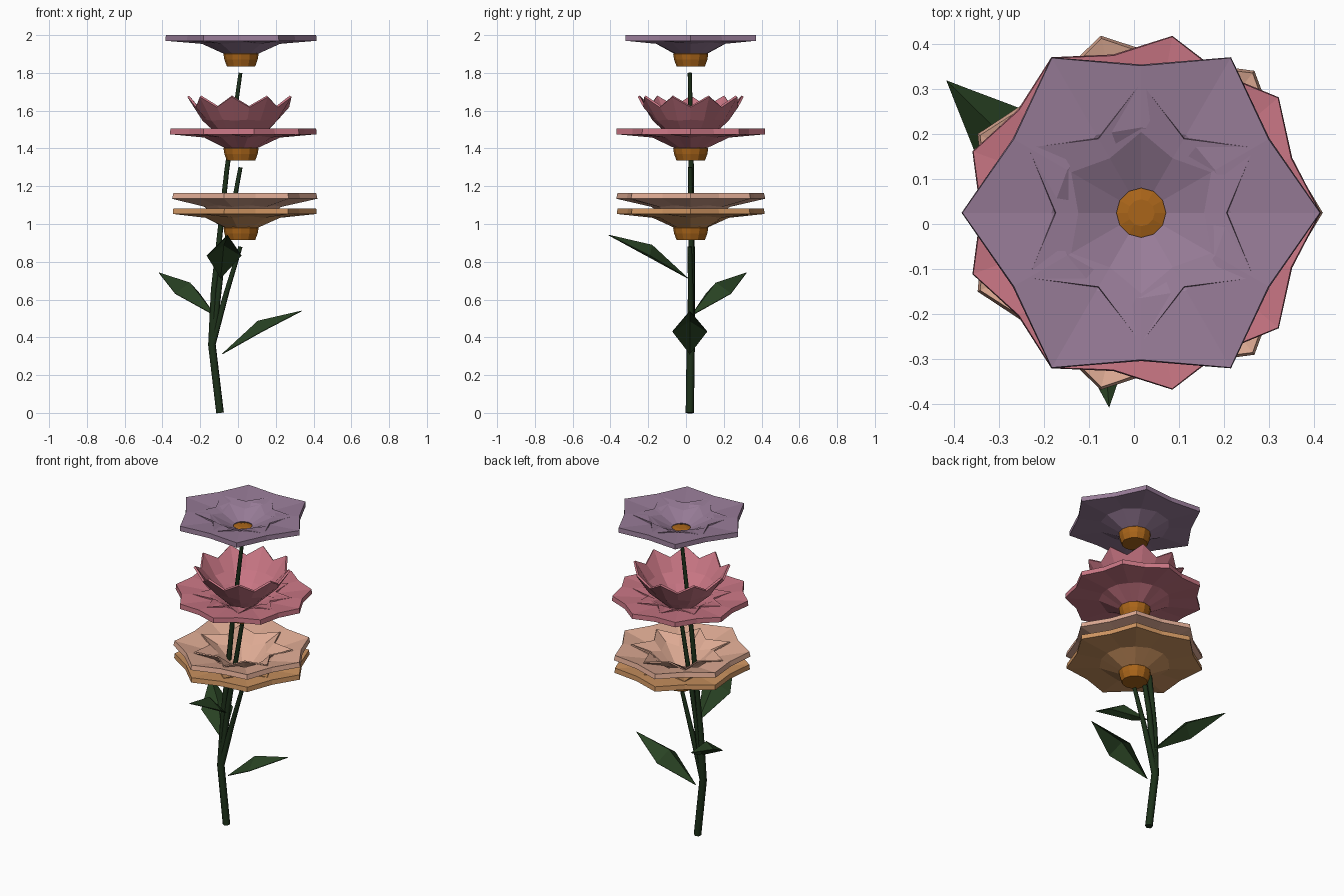
import bpy, bmesh, math
from mathutils import Vector

if "Cube" in bpy.data.objects:
    bpy.data.objects.remove(bpy.data.objects["Cube"])

CX, CY = 0.016, 0.025   # shared axis of the three blooms


def material(name, rgb):
    m = bpy.data.materials.new(name)
    m.diffuse_color = (*rgb, 1)
    m.use_nodes = True
    m.node_tree.nodes["Principled BSDF"].inputs["Base Color"].default_value = m.diffuse_color
    return m


PURPLE = material("purple", (0.31, 0.20, 0.31))
PINK = material("pink", (0.58, 0.18, 0.23))
PEACH = material("peach", (0.72, 0.40, 0.29))
ORANGE = material("orange", (0.62, 0.30, 0.12))
CENTRE = material("amber", (0.40, 0.13, 0.01))
STEM = material("stem_green", (0.012, 0.030, 0.010))
LEAF = material("leaf_green", (0.022, 0.055, 0.017))


def finish(name, bm, mat, thickness=0):
    me = bpy.data.meshes.new(name)
    bm.to_mesh(me)
    bm.free()
    me.materials.append(mat)
    ob = bpy.data.objects.new(name, me)
    bpy.context.collection.objects.link(ob)
    if thickness:
        s = ob.modifiers.new("thickness", 'SOLIDIFY')
        s.thickness, s.offset = thickness, -1
    return ob


def lathe(name, sides, profile, mat, thickness=0, turn=0, caps=False):
    """Rings of (tip radius, notch radius, tip z, notch z), scalloped."""
    bm = bmesh.new()
    rings = []
    for rt, rn, zt, zn in profile:
        ring = []
        for i in range(sides * 2):
            a = math.pi * i / sides + turn
            r, z = (rn, zn) if i % 2 else (rt, zt)
            ring.append(bm.verts.new((CX + r * math.cos(a), CY + r * math.sin(a), z)))
        rings.append(ring)
    for lo, hi in zip(rings, rings[1:]):
        for i in range(sides * 2):
            j = (i + 1) % (sides * 2)
            bm.faces.new((lo[j], lo[i], hi[i], hi[j]))
    if caps:
        bm.faces.new(rings[0])
        bm.faces.new(rings[-1])
        bmesh.ops.recalc_face_normals(bm, faces=bm.faces)
    else:
        bm.normal_update()
        if sum(f.normal.z for f in bm.faces) < 0:
            bmesh.ops.reverse_faces(bm, faces=bm.faces)
    return finish(name, bm, mat, thickness)


def flat_petals(name, n, top, mat, base, mid):
    """Wide dish of n pointed petals with a smaller rosette lying in it."""
    c = math.cos(math.pi / n)
    lathe(name, n, [(0.055, 0.055, base, base),
                    (0.20, 0.19, mid, mid + 0.008),
                    (0.398, 0.398 * c * 0.95, top, top)], mat, 0.03)
    lathe(name + "_rosette", n, [(0.055, 0.055, base + 0.008, base + 0.008),
                                 (0.18, 0.14, mid + 0.006, mid - 0.016),
                                 (0.29, 0.19, top - 0.003, top - 0.007)],
          mat, 0.008, math.pi / n)


def flower_centre(name, z):
    prof = [(0.075, 0.0), (0.088, 0.035), (0.093, 0.065), (0.085, 0.072),
            (0.057, 0.085), (0.03, 0.093)]
    lathe(name, 6, [(r, r, z + h, z + h) for r, h in prof], CENTRE, caps=True)


# purple bloom
flat_petals("purple_petals", 6, 2.0, PURPLE, 1.918, 1.983)
flower_centre("purple_centre", 1.835)

# pink bloom with upright cup
flat_petals("pink_petals", 9, 1.505, PINK, 1.42, 1.487)
lathe("pink_cup", 9, [(0.055, 0.055, 1.428, 1.428), (0.14, 0.135, 1.505, 1.505),
                      (0.195, 0.185, 1.555, 1.56), (0.275, 0.245, 1.68, 1.625)],
      PINK, 0.012, math.pi / 9)
flower_centre("pink_centre", 1.335)

# peach bloom with two dishes
flat_petals("lower_peach_petals", 7, 1.083, ORANGE, 0.998, 1.062)
flat_petals("upper_peach_petals", 7, 1.163, PEACH, 1.005, 1.118)
flower_centre("peach_centre", 0.915)


# stems sharing one foot
def stem(name, points, radii):
    cu = bpy.data.curves.new(name, 'CURVE')
    cu.dimensions = '3D'
    cu.bevel_depth, cu.bevel_resolution = 1.0, 1
    cu.use_fill_caps = True
    sp = cu.splines.new('POLY')
    sp.points.add(len(points) - 1)
    for p, (x, y, z), r in zip(sp.points, points, radii):
        p.co, p.radius = (x, y, z, 1), r
    cu.materials.append(STEM)
    ob = bpy.data.objects.new(name, cu)
    bpy.context.collection.objects.link(ob)


FOOT = [(-0.095, 0.02, 0.0), (-0.138, 0.025, 0.36)]
stem("tall_stem", FOOT + [(-0.128, 0.032, 0.65), (-0.06, 0.028, 1.28), (0.013, 0.02, 1.8)],
     (0.022, 0.022, 0.017, 0.014, 0.011))
stem("middle_stem", FOOT + [(-0.09, 0.03, 0.75), (0.013, 0.022, 1.3)],
     (0.022, 0.021, 0.016, 0.012))
stem("short_stem", FOOT + [(-0.06, 0.025, 0.64), (0.013, 0.02, 0.88)],
     (0.022, 0.021, 0.015, 0.012))


# leaves: folded diamonds
def leaf(name, base, degrees):
    a = math.radians(degrees)
    out, side = Vector((math.cos(a), math.sin(a), 0)), Vector((-math.sin(a), math.cos(a), 0))
    up, b = Vector((0, 0, 1)), Vector(base)
    bm = bmesh.new()
    root, mid, tip, left, right = [bm.verts.new(b + out * o + side * s + up * u) for o, s, u in (
        (0, 0, 0), (0.19, 0, 0.175), (0.42, 0, 0.228), (0.21, 0.093, 0.118), (0.21, -0.093, 0.118))]
    for tri in ((root, mid, left), (mid, tip, left), (root, right, mid), (mid, right, tip)):
        bm.faces.new(tri)
    finish(name, bm, LEAF, 0.004)


leaf("low_leaf", (-0.085, 0.02, 0.313), 0)
leaf("middle_leaf", (-0.118, 0.025, 0.515), 135.5)
leaf("high_leaf", (-0.092, 0.01, 0.715), -85)
